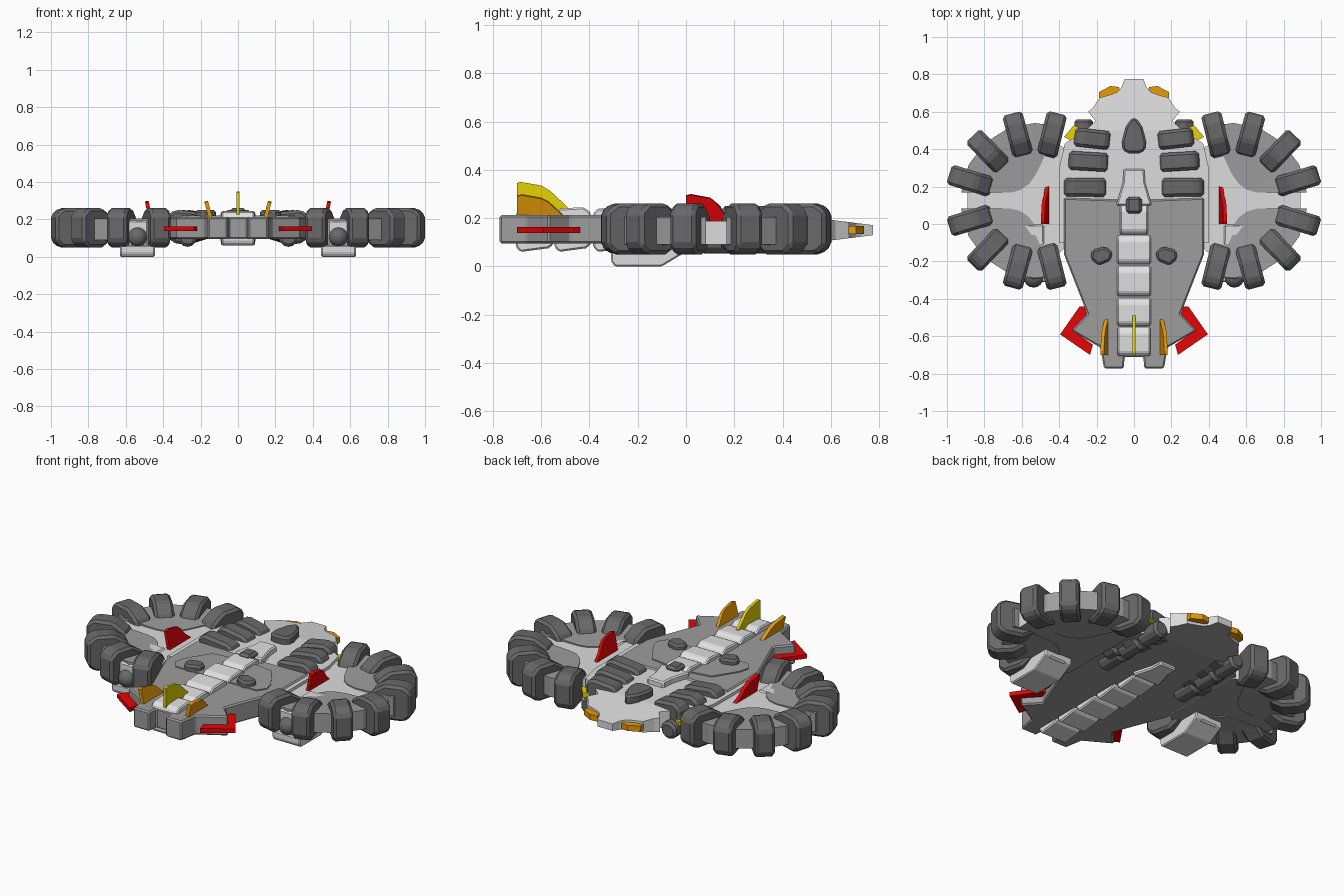
import bpy, bmesh
from math import sin, cos, radians
from mathutils import Vector, Matrix

if "Cube" in bpy.data.objects:
    bpy.data.objects.remove(bpy.data.objects["Cube"])


def material(name, r, g, b):
    m = bpy.data.materials.new(name)
    m.diffuse_color = (r, g, b, 1)
    m.use_nodes = True
    m.node_tree.nodes["Principled BSDF"].inputs["Base Color"].default_value = m.diffuse_color
    return m


PALE = material("pale grey", .76, .76, .76)
LIGHT = material("light grey", .72, .72, .72)
MID = material("mid grey", .34, .34, .34)
DARK = material("dark grey", .14, .14, .14)
RED = material("red", .84, .001, .002)
ORANGE = material("orange", .82, .34, .002)
YELLOW = material("yellow", .78, .64, .001)


def finish(name, bm, mat, mirror=False, bevel=0, under=None):
    """Turn a bmesh into an object; optional mirror over x, bevel, underside colour."""
    bmesh.ops.recalc_face_normals(bm, faces=bm.faces)
    me = bpy.data.meshes.new(name)
    if under:
        for f in bm.faces:
            f.material_index = 1 if f.normal.z < -.5 else 0
    bm.to_mesh(me)
    bm.free()
    me.materials.append(mat)
    if under:
        me.materials.append(under)
    ob = bpy.data.objects.new(name, me)
    bpy.context.collection.objects.link(ob)
    if bevel:
        b = ob.modifiers.new("Bevel", 'BEVEL')
        b.width, b.segments, b.limit_method = bevel, 1, 'ANGLE'
    if mirror:
        ob.modifiers.new("Mirror", 'MIRROR').use_mirror_merge = False
    return ob


def frame(origin, ux, uy):
    ux, uy = Vector(ux).normalized(), Vector(uy).normalized()
    m = Matrix((ux, uy, ux.cross(uy))).transposed().to_4x4()
    m.translation = Vector(origin)
    return m


def prism_bm(pts, a, b, mat4=Matrix()):
    """Extrude a 2D outline from local z = a to b, placed by a matrix."""
    bm = bmesh.new()
    lo = [bm.verts.new(mat4 @ Vector((x, y, a))) for x, y in pts]
    hi = [bm.verts.new(mat4 @ Vector((x, y, b))) for x, y in pts]
    bm.faces.new(lo)
    bm.faces.new(hi)
    n = len(pts)
    for i in range(n):
        bm.faces.new((lo[i], lo[(i + 1) % n], hi[(i + 1) % n], hi[i]))
    return bm


def prism(name, pts, a, b, mat, mat4=Matrix(), **kw):
    return finish(name, prism_bm(pts, a, b, mat4), mat, **kw)


def both(half):
    """Mirror a half outline over x to close it."""
    return half + [(-x, y) for x, y in reversed(half)]


def box(x0, x1, y0, y1):
    return [(x0, y0), (x1, y0), (x1, y1), (x0, y1)]


# Light shell with a nose that thins towards the back
nose = both([(.05, .775), (.068, .73), (.09, .705), (.13, .69), (.185, .675), (.22, .62), (.245, .60),
             (.205, .55), (.26, .50), (.37, .43), (.40, .30), (.40, -.10)])
bm = prism_bm(nose, .095, .205)
for y in (.35, .50, .60, .66):
    bmesh.ops.bisect_plane(bm, geom=bm.verts[:] + bm.edges[:] + bm.faces[:],
                           plane_co=(0, y, 0), plane_no=(0, 1, 0))
for v in bm.verts:
    t = max(0, (v.co.y - .50) / .275)
    v.co.z = .15 + (v.co.z - .15) * (1 - .62 * t)
finish("nose_shell", bm, LIGHT, under=MID)

# Main hull with flared tail
hull = both([(.09, .13), (.375, .14), (.375, -.16), (.25, -.48), (.335, -.57),
             (.18, -.66), (.16, -.772), (.055, -.772), (.05, -.71)])
prism("hull", hull, .095, .213, MID, bevel=.008)
prism("hull_raised_panel", [(.07, .06), (.20, .04), (.29, -.10), (.305, -.16), (.27, -.21), (.08, -.21)],
      .20, .220, MID, mirror=True)

# Segmented spine, visible above and below
prism("spine_front", both([(.055, .295), (.06, .22), (.095, .10)]), .075, .24, PALE, bevel=.008)
for i, (w, y0, y1) in enumerate([(.075, -.055, .10), (.09, -.215, -.06), (.09, -.385, -.225),
                                 (.09, -.545, -.395), (.088, -.705, -.55)]):
    side = [(y0, .08), (y0 + .02, .06), (y1 - .02, .075), (y1, .09),
            (y1, .225), (y1 - .03, .245), (y0 + .02, .24), (y0, .22)]
    prism(f"spine_segment_{i}", side, -w, w, PALE, frame((0, 0, 0), (0, 1, 0), (0, 0, 1)), bevel=.007)

# Dark knobs on the hull and shell
prism("spine_knob", box(-.042, .042, .055, .145), .20, .262, DARK, bevel=.015)
prism("shell_teardrop", both([(.03, .378), (.062, .395), (.066, .44), (.045, .52), (.012, .567)]),
      .19, .25, DARK, bevel=.018)
prism("hull_knob", [(.115, -.15), (.155, -.12), (.225, -.14), (.232, -.185), (.19, -.222), (.125, -.195)],
      .20, .25, DARK, mirror=True, bevel=.012)

# Dark ribs across the shell
for i, (x, y, length) in enumerate([(.125, .445, .195), (.135, .328, .215), (.145, .195, .23)]):
    prof = [(0, .212), (.03, .235), (length - .04, .252), (length, .225), (length, .10),
            (length - .05, .065), (.03, .10), (0, .14)]
    prism(f"shell_rib_{i}", prof, -.05, .05, DARK,
          frame((x, y, 0), (1, .11 - .05 * i, 0), (0, 0, 1)), mirror=True, bevel=.016)

# Segmented pipes under the shell
for i in range(3):
    bm = bmesh.new()
    m = frame((.27, .14 + .17 * i, .105), (1, 0, 0), (0, 0, 1))
    bmesh.ops.create_cone(bm, cap_ends=True, segments=12, radius1=.052, radius2=.052, depth=.16, matrix=m)
    finish(f"under_pipe_{i}", bm, DARK, mirror=True, bevel=.015)

# Light base plate of each side wheel
base = [(.36, -.12), (.45, -.20), (.58, -.16), (.74, .08), (.89, .08), (.89, .17),
        (.74, .17), (.58, .40), (.45, .45), (.36, .40)]
prism("wheel_base", base, .09, .187, LIGHT, mirror=True, under=MID)

# Fluted fans and tread blocks, upper and lower half of each wheel
inner = [(.66, .168), (.605, .182), (.56, .215), (.525, .265), (.498, .32), (.47, .38)]
block = [(.235, .17), (.26, .215), (.33, .26), (.44, .26), (.482, .225), (.482, .085),
         (.44, .05), (.33, .05), (.26, .09), (.235, .13)]
for half, s in (("rear", 1), ("front", -1)):
    def fy(y):
        return .125 + s * (y - .125)
    bm = bmesh.new()
    rows = []
    for (ix, iy), a in zip(inner, (4, 26, 47, 68, 89, 106)):
        ox, oy = .525 + .40 * cos(radians(a)), .14 + .40 * sin(radians(a))
        rows.append([bm.verts.new(p) for p in ((ix, fy(iy), .193), (ox, fy(oy), .205),
                                               (ox, fy(oy), .09), (ix, fy(iy), .085))])
    for p, q in zip(rows, rows[1:]):
        for k in range(4):
            bm.faces.new((p[k], p[(k + 1) % 4], q[(k + 1) % 4], q[k]))
    bm.faces.new(rows[0])
    bm.faces.new(rows[-1])
    finish(f"wheel_fan_{half}", bm, MID, mirror=True)
    for k in range(4):
        a = radians(17 + 29 * k)
        prism(f"tread_block_{half}_{k}", block, -.055, .055, DARK,
              frame((.527, .125, 0), (cos(a), s * sin(a), 0), (0, 0, 1)), mirror=True, bevel=.015)

# Light feet below the wheels with dark domes
yz = frame((0, 0, 0), (0, 1, 0), (0, 0, 1))
prism("foot", [(-.31, .02), (-.295, 0), (-.10, 0), (0, .06), (0, .12), (-.31, .06)],
      .445, .63, LIGHT, yz, mirror=True, bevel=.006)
prism("foot_mount", box(-.295, 0, .05, .195), .48, .60, LIGHT, yz, mirror=True, bevel=.01)
bm = bmesh.new()
bmesh.ops.create_uvsphere(bm, u_segments=16, v_segments=10, radius=.052,
                          matrix=Matrix.Translation((.537, -.288, .105)))
for f in bm.faces:
    f.smooth = True
finish("foot_dome", bm, DARK, mirror=True)

# Fins: tail centre, tail sides and wheels
prism("tail_fin_centre", [(-.70, .20), (-.70, .345), (-.685, .35), (-.60, .335), (-.565, .315), (-.49, .245), (-.49, .20)],
      -.009, .009, YELLOW, yz)
prism("tail_fin_side", [(-.70, 0), (-.70, .095), (-.68, .10), (-.60, .085), (-.57, .07), (-.51, .012), (-.51, 0)],
      -.01, .01, ORANGE, frame((.145, 0, .20), (0, 1, 0), (.26, 0, 1)), mirror=True)
prism("wheel_fin", [(0, 0), (0, .11), (.02, .115), (.10, .10), (.125, .08), (.155, .04), (.20, 0)],
      -.01, .01, RED, frame((.465, 0, .185), (0, 1, 0), (.2, 0, 1)), mirror=True)

# Tail blades, nose lamps and side markers
prism("tail_blade", [(.25, -.49), (.265, -.44), (.29, -.44), (.395, -.59), (.235, -.70), (.22, -.645), (.325, -.57)],
      .138, .163, RED, mirror=True)
prism("nose_lamp", [(.075, .70), (.08, .732), (.125, .738), (.188, .705), (.186, .67), (.13, .68)],
      .134, .168, ORANGE, mirror=True)
prism("side_marker", [(.27, .50), (.32, .53), (.375, .465), (.30, .43)], .135, .165, YELLOW, mirror=True)
